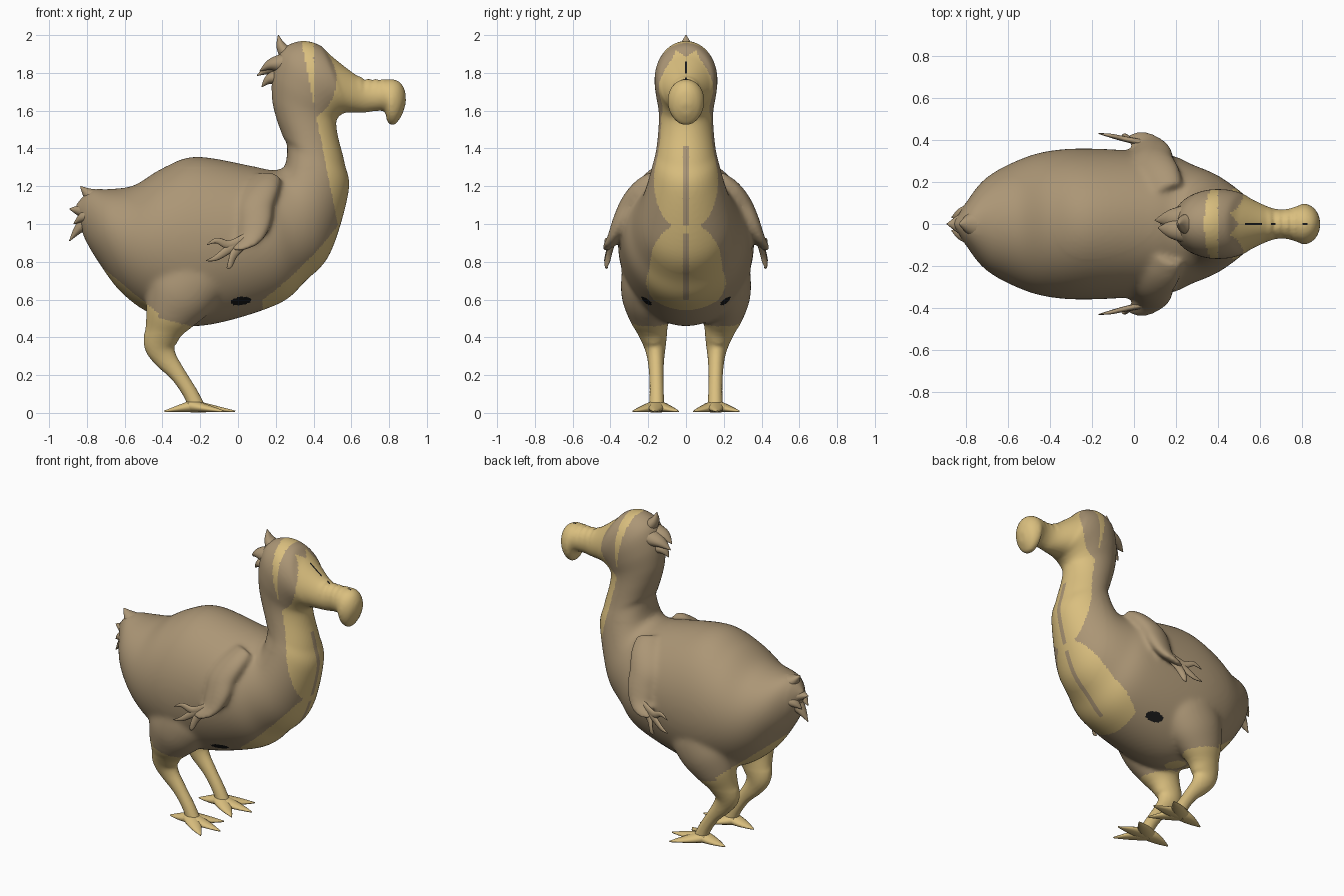
import bpy, bmesh, math
from mathutils import Vector

if "Cube" in bpy.data.objects:
    bpy.data.objects.remove(bpy.data.objects["Cube"])


def material(name, rgb):
    m = bpy.data.materials.new(name)
    m.diffuse_color = (*rgb, 1)
    m.use_nodes = True
    m.node_tree.nodes["Principled BSDF"].inputs["Base Color"].default_value = m.diffuse_color
    return m


MATS = [material("brown plumage", (0.41, 0.305, 0.18)),
        material("yellow skin", (0.70, 0.52, 0.21)),
        material("dark spot", (0.01, 0.01, 0.01))]


def spline(rows, steps):
    """Catmull-Rom resampling of equal-length number rows."""
    out = []
    n = len(rows)
    for i in range(n - 1):
        p = [rows[max(0, min(n - 1, i + k))] for k in (-1, 0, 1, 2)]
        for s in range(steps):
            t = s / steps
            out.append([0.5 * (2 * b + (c - a) * t + (2 * a - 5 * b + 4 * c - d) * t * t
                               + (3 * b - a - 3 * c + d) * t ** 3) for a, b, c, d in zip(*p)])
    out.append(list(rows[-1]))
    return out


def finish(name, bm, rule):
    """Colour the faces by rule and make a smooth object."""
    for f in bm.faces:
        f.smooth = True
        f.material_index = rule(f.calc_center_median())
    bmesh.ops.recalc_face_normals(bm, faces=bm.faces)
    me = bpy.data.meshes.new(name)
    bm.to_mesh(me)
    bm.free()
    for m in MATS:
        me.materials.append(m)
    ob = bpy.data.objects.new(name, me)
    bpy.context.collection.objects.link(ob)
    return ob


def loft(name, rings, sides, rule, adjust=None):
    """Skin elliptical rings (centre, u axis, v axis)."""
    bm = bmesh.new()
    loops = []
    for c, u, v in rings:
        loop = []
        for k in range(sides):
            a = 2 * math.pi * k / sides
            p = c + u * math.cos(a) + v * math.sin(a)
            loop.append(bm.verts.new(adjust(p) if adjust else p))
        loops.append(loop)
    for la, lb in zip(loops, loops[1:]):
        for k in range(sides):
            j = (k + 1) % sides
            bm.faces.new((la[k], la[j], lb[j], lb[k]))
    bm.faces.new(loops[0])
    bm.faces.new(loops[-1])
    return finish(name, bm, rule)


def limb(name, rows, side, rule, sides=20, steps=5, adjust=None):
    """Tapered tube through rows of x, y, z, radius along side, radius across."""
    pts = spline(rows, steps)
    rings = []
    for i, r in enumerate(pts):
        t = (Vector(pts[min(i + 1, len(pts) - 1)][:3]) - Vector(pts[max(i - 1, 0)][:3])).normalized()
        u = (Vector(side) - t * t.dot(Vector(side))).normalized()
        rings.append((Vector(r[:3]), u * max(r[3], 0.001), t.cross(u) * max(r[4], 0.001)))
    return loft(name, rings, sides, rule, adjust)


def brown(c):
    return 0


def yellow(c):
    return 1


def body_rule(c):
    x, y, z = c
    # dark spot low on each flank
    if ((x - .015) / .055) ** 2 + ((z - .592 - .1 * (x - .015)) / .022) ** 2 < 1:
        return 2
    # dark flecks along the middle of the beak
    if abs(y) < .009 and z > 1.7 and (.53 < x < .61 or .655 < x < .675 or .80 < x < .83):
        return 2
    # face and beak, with a brown point on the forehead
    if z > 1.57 and x > .4:
        if z > 1.85 and x < .5 - .8 * abs(y):
            return 0
        return int(math.hypot(x - .30, z - 1.76) > .222)
    # thin plumage line down the breast
    if abs(y) < .016 and x > .2 and (.6 < z < .95 or .99 < z < 1.41):
        return 0
    # throat, breast, rump and lower legs
    d = x - .13
    throat = z > .9 and x > .41 + .2 * (1.59 - z)
    breast = d > 0 and z < .6 + .7 * d + .7 * d * d
    rump = x < -.42 and z < .55 - .82 * (x + .45)
    leg = x < -.15 and z < min(.49 - .25 * (x + .37), .55)
    return int(throat or breast or rump or leg)


def beak_ridges(p):
    if .64 < p.x < .77 and p.z > 1.7:
        p.z += .006 * math.sin(2 * math.pi * p.x / .04)
    return p


def on_ground(p):
    p.z = max(p.z, 0)
    return p


# Body, neck, head and beak in one sweep: back x z, front x z, half width
BODY = [
    (-.86, 1.10, -.845, 1.03, .02), (-.78, 1.18, -.81, .92, .11),
    (-.68, 1.185, -.74, .80, .215), (-.55, 1.205, -.62, .64, .29),
    (-.40, 1.295, -.45, .52, .345), (-.22, 1.355, -.20, .46, .36),
    (.08, 1.305, .20, .57, .335), (.18, 1.285, .36, .70, .285),
    (.245, 1.305, .49, .85, .24), (.26, 1.41, .585, 1.17, .18),
    (.235, 1.47, .565, 1.32, .157), (.20, 1.57, .53, 1.46, .145),
    (.18, 1.67, .52, 1.535, .145), (.185, 1.80, .53, 1.565, .158),
    (.23, 1.92, .545, 1.578, .166), (.33, 1.968, .56, 1.587, .163),
    (.43, 1.948, .58, 1.59, .147), (.50, 1.885, .60, 1.59, .122),
    (.64, 1.78, .67, 1.59, .077), (.72, 1.765, .72, 1.597, .07),
    (.78, 1.765, .775, 1.595, .085), (.825, 1.765, .79, 1.545, .097),
    (.862, 1.745, .81, 1.525, .09), (.885, 1.70, .835, 1.53, .068),
    (.889, 1.64, .868, 1.575, .025)]
rings = []
for ax, az, bx, bz, w in spline(BODY, 9):
    a, b = Vector((ax, 0, az)), Vector((bx, 0, bz))
    rings.append(((a + b) / 2, (b - a) / 2, Vector((0, w, 0))))
blend = [loft("body", rings, 80, brown, beak_ridges)]

LEG = [(-.22, .17, .90, .14, .08), (-.25, .18, .76, .22, .15), (-.30, .20, .64, .195, .145),
       (-.355, .195, .53, .145, .115), (-.395, .178, .44, .10, .083), (-.413, .165, .36, .085, .06),
       (-.385, .16, .29, .062, .045), (-.315, .157, .20, .043, .038), (-.25, .155, .10, .04, .038),
       (-.21, .155, .01, .045, .042)]
TOES = [(-.015, .165), (-.075, .282), (-.075, .04), (-.39, .15)]
WING = [(.16, .15, 1.24, .08, .05), (.125, .225, 1.18, .10, .06), (.092, .29, 1.10, .10, .06),
        (.09, .34, 1.01, .09, .05), (.065, .38, .93, .072, .032), (.01, .405, .885, .05, .02),
        (-.03, .413, .865, .02, .012)]
WING_TIPS = [(-.165, .43, .89), (-.17, .432, .805), (-.06, .415, .77)]

for s, label in ((1, "left"), (-1, "right")):
    def flip(rows):
        return [(r[0], r[1] * s, *r[2:]) for r in rows]

    # Leg with thigh, and upper wing, to be blended into the body
    blend.append(limb(label + "_leg", flip(LEG), (1, 0, 0), brown, 32, 6, on_ground))
    blend.append(limb(label + "_wing", flip(WING), (1, 0, .35), brown, 28, 6))

    # Toes, three forward and one back
    for n, (x, y) in enumerate(TOES):
        start, tip = Vector((-.24, .155, .036)), Vector((x, y, .008))
        toe = [(*start.lerp(tip, t), .045 * (1 - t ** 2) + .003, .03 * (1 - t) + .004)
               for t in (0, .3, .6, .85, 1)]
        limb(f"{label}_toe_{n + 1}", flip(toe), (0, 1, 0) if n != 1 and n != 2 else (1, s * (1, -1)[n - 1] * -1.5, 0),
             yellow, 14, 5, on_ground)

    # Wing feather tips
    for n, (x, y, z) in enumerate(WING_TIPS):
        feather = [(.06, .385, .93, .03, .015), (x * .25, .405, .89 - n * .02, .024, .013),
                   (x * .65 - .005, .422, z + .022 - n * .006, .015, .009), (x, y, z, .002, .002)]
        limb(f"{label}_wing_feather_{n + 1}", flip(feather), (0, 0, 1), brown, 12)

# Blend body, legs and wings into one skin
bm = bmesh.new()
for ob in blend:
    bm.from_mesh(ob.data)
    bpy.data.objects.remove(ob)
raw = finish("raw_skin", bm, brown)
mod = raw.modifiers.new("blend", 'REMESH')
mod.mode = 'VOXEL'
mod.voxel_size = 0.0105
bpy.context.view_layer.update()
bm = bmesh.new()
bm.from_mesh(raw.evaluated_get(bpy.context.evaluated_depsgraph_get()).data)
bpy.data.objects.remove(raw)
bm.verts.ensure_lookup_table()
soft = [v for v in bm.verts if -.8 < v.co.x < .4 and .42 < v.co.z < 1.3]
for _ in range(14):
    bmesh.ops.smooth_vert(bm, verts=soft, factor=.5, use_axis_x=True, use_axis_y=True, use_axis_z=True)
bmesh.ops.smooth_vert(bm, verts=bm.verts, factor=.5, use_axis_x=True, use_axis_y=True, use_axis_z=True)
finish("body_head_and_legs", bm, body_rule)

# Tufts: base, middle, tip as x z pairs, sideways offset, width
TAIL = [(-.64, 1.09, -.77, 1.145, -.835, 1.20, 0, .10), (-.70, 1.06, -.82, 1.07, -.893, 1.08, 0, .09),
        (-.70, 1.05, -.82, .995, -.893, .91, 0, .08), (-.70, 1.06, -.81, 1.04, -.87, 1.0, .045, .07),
        (-.70, 1.06, -.81, 1.04, -.87, 1.0, -.045, .07)]
CREST = [(.31, 1.85, .235, 1.93, .213, 2.0, 0, .07), (.28, 1.84, .175, 1.825, .10, 1.785, .025, .075),
         (.28, 1.85, .18, 1.845, .115, 1.81, -.025, .075), (.28, 1.78, .175, 1.77, .125, 1.725, 0, .07)]
for label, tufts in (("tail", TAIL), ("crest", CREST)):
    for n, (ax, az, bx, bz, cx, cz, y, w) in enumerate(tufts):
        limb(f"{label}_tuft_{n + 1}", [(ax, y, az, w, w * .9), (bx, y, bz, w * .6, w * .45),
                                       (cx, y * .7, cz, .002, .002)], (0, 1, 0), brown, 18, 8)
